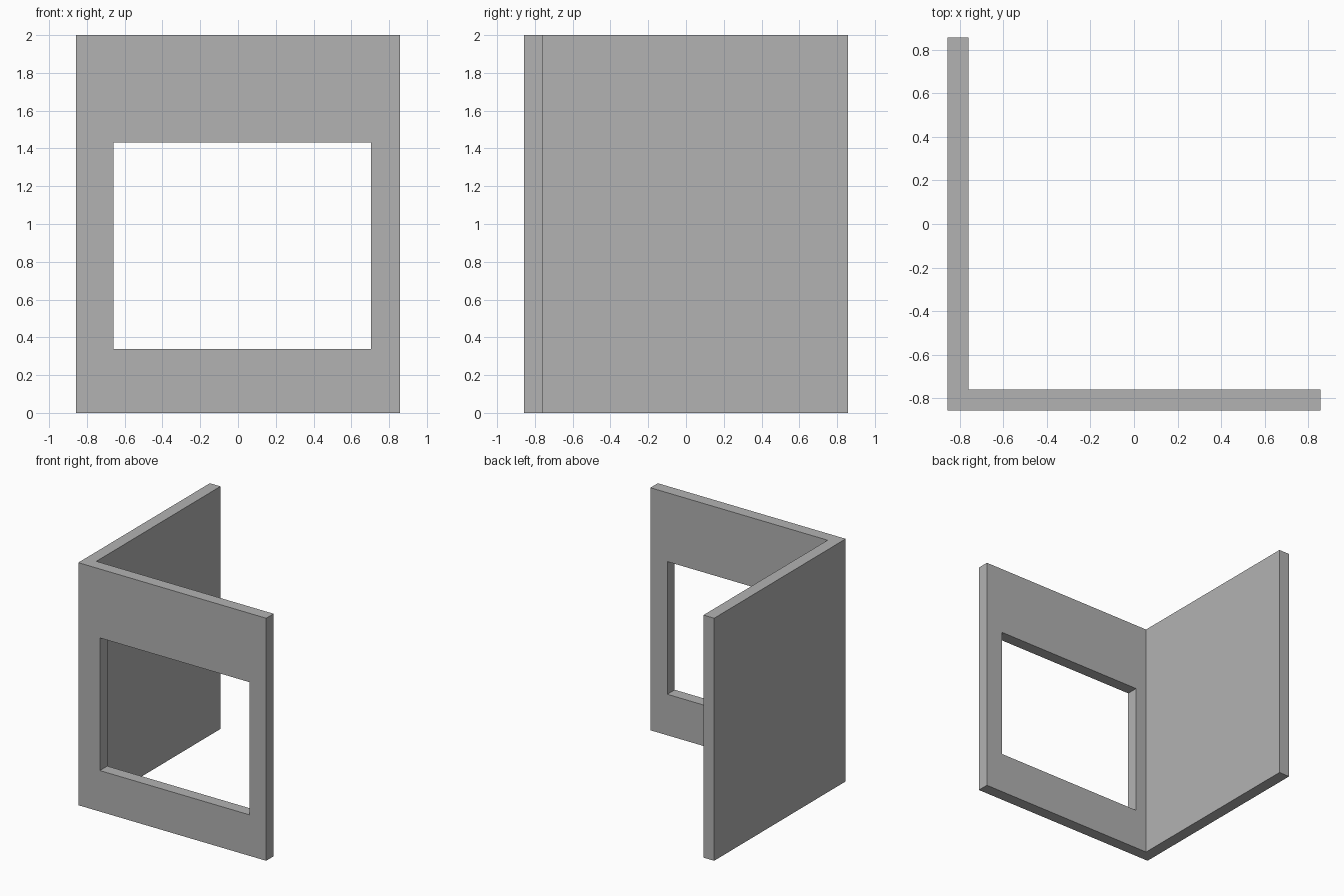
import bpy
import bmesh

HALF = 0.857      # half of the footprint
INNER = -0.76     # inner face of both walls
HEIGHT = 2.0

if "Cube" in bpy.data.objects:
    bpy.data.objects.remove(bpy.data.objects["Cube"], do_unlink=True)

# Plain grey wall colour
grey = bpy.data.materials.new("wall_grey")
grey.use_nodes = True
colour = (0.448, 0.448, 0.448, 1.0)
grey.diffuse_color = colour
grey.node_tree.nodes["Principled BSDF"].inputs["Base Color"].default_value = colour


def extrude_profile(name, points, z0, z1):
    """Closed prism from an anticlockwise plan outline."""
    bm = bmesh.new()
    face = bm.faces.new([bm.verts.new((x, y, z0)) for x, y in points])
    top = bmesh.ops.extrude_face_region(bm, geom=[face])["geom"]
    verts = [g for g in top if isinstance(g, bmesh.types.BMVert)]
    bmesh.ops.translate(bm, verts=verts, vec=(0, 0, z1 - z0))
    bmesh.ops.recalc_face_normals(bm, faces=bm.faces)
    mesh = bpy.data.meshes.new(name)
    bm.to_mesh(mesh)
    bm.free()
    mesh.materials.append(grey)
    obj = bpy.data.objects.new(name, mesh)
    bpy.context.collection.objects.link(obj)
    return obj


# L-shaped pair of walls
walls = extrude_profile("corner_walls", [
    (-HALF, -HALF), (HALF, -HALF), (HALF, INNER),
    (INNER, INNER), (INNER, HALF), (-HALF, HALF)], 0, HEIGHT)

# Window opening through the front wall
cutter = extrude_profile("window_cutter", [
    (-0.66, -1.0), (0.703, -1.0), (0.703, -0.6), (-0.66, -0.6)], 0.338, 1.432)
opening = walls.modifiers.new("window_opening", "BOOLEAN")
opening.operation = "DIFFERENCE"
opening.solver = "EXACT"
opening.object = cutter

# Bake the opening, then drop the cutter
bpy.context.view_layer.update()
evaluated = walls.evaluated_get(bpy.context.evaluated_depsgraph_get())
baked = bpy.data.meshes.new_from_object(evaluated)
walls.modifiers.clear()
walls.data = baked
bpy.data.objects.remove(cutter, do_unlink=True)
